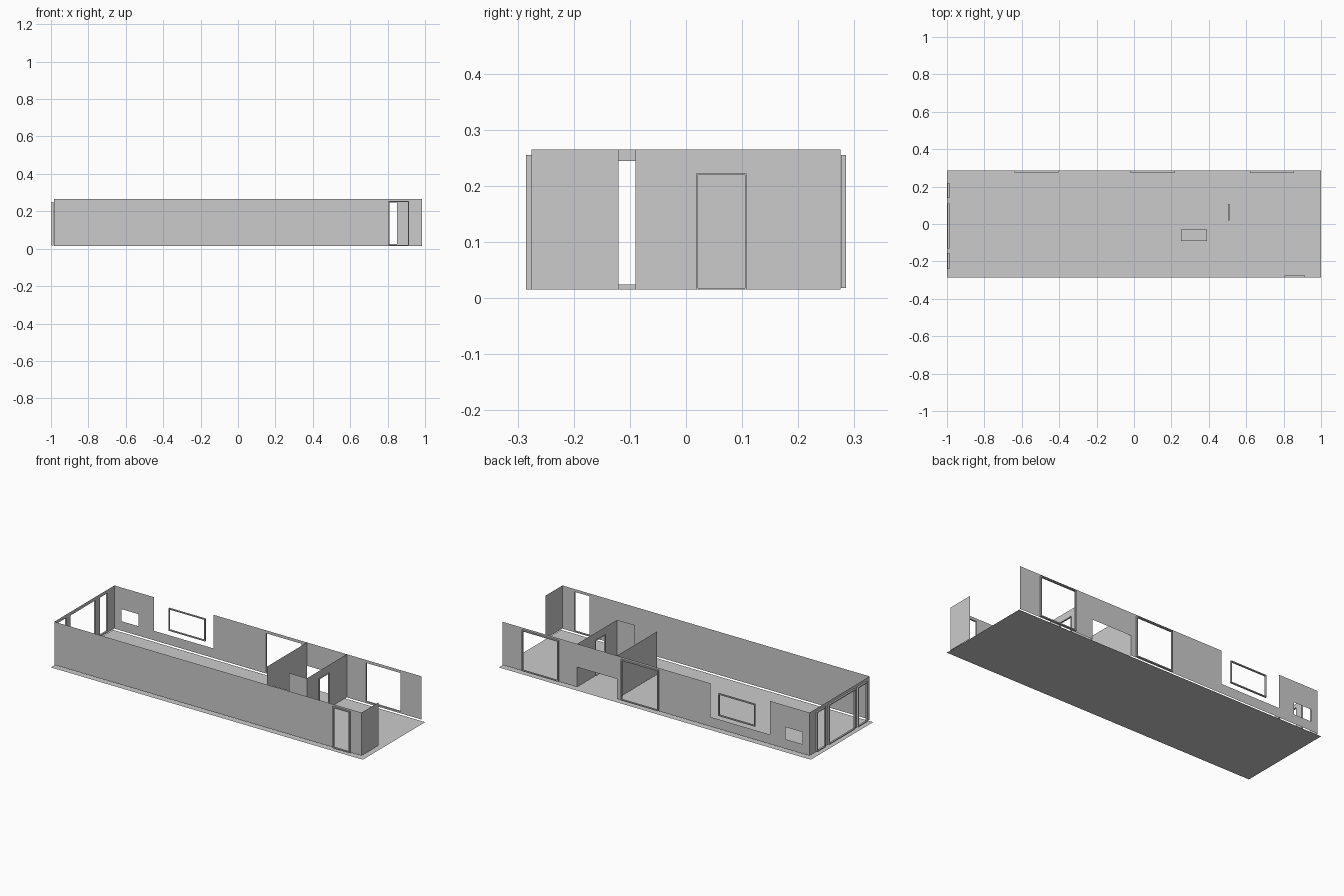
import bpy, bmesh

if "Cube" in bpy.data.objects:
    bpy.data.objects.remove(bpy.data.objects["Cube"])

Z0, Z1 = 0.015, 0.265


def mesh_object(name, bm):
    me = bpy.data.meshes.new(name)
    bm.to_mesh(me)
    bm.free()
    ob = bpy.data.objects.new(name, me)
    bpy.context.collection.objects.link(ob)
    return ob


def place(axis, pos, a, z):
    """Point on a wall running along 'x' or 'y'."""
    return (a, pos, z) if axis == 'x' else (pos, a, z)


def wall(name, axis, pos, a0, a1, holes=(), z0=Z0, z1=Z1):
    """Thin sheet wall; holes are (a0, a1, z0, z1)."""
    a_cuts = sorted({a0, a1, *[v for h in holes for v in h[:2]]})
    z_cuts = sorted({z0, z1, *[v for h in holes for v in h[2:]]})
    bm = bmesh.new()
    for p, q in zip(a_cuts, a_cuts[1:]):
        for r, s in zip(z_cuts, z_cuts[1:]):
            a, z = (p + q) / 2, (r + s) / 2
            if any(h[0] < a < h[1] and h[2] < z < h[3] for h in holes):
                continue
            bm.faces.new([bm.verts.new(place(axis, pos, *c))
                          for c in ((p, r), (q, r), (q, s), (p, s))])
    bmesh.ops.remove_doubles(bm, verts=bm.verts, dist=1e-5)
    return mesh_object(name, bm)


def flat(name, x0, x1, y0, y1, z):
    bm = bmesh.new()
    bm.faces.new([bm.verts.new((x, y, z))
                  for x, y in ((x0, y0), (x1, y0), (x1, y1), (x0, y1))])
    return mesh_object(name, bm)


def frame(name, axis, p0, p1, a0, a1, z0, z1, w=0.006):
    """Four-bar rectangular frame with depth p0..p1."""
    outer = [(a0, z0), (a1, z0), (a1, z1), (a0, z1)]
    inner = [(a0 + w, z0 + w), (a1 - w, z0 + w), (a1 - w, z1 - w), (a0 + w, z1 - w)]
    bm = bmesh.new()
    rings = [[bm.verts.new(place(axis, p, *c)) for c in loop]
             for p, loop in ((p0, outer), (p1, outer), (p1, inner), (p0, inner))]
    for i in range(4):
        r, s = rings[i], rings[(i + 1) % 4]
        for k in range(4):
            j = (k + 1) % 4
            bm.faces.new((r[k], r[j], s[j], s[k]))
    bmesh.ops.recalc_face_normals(bm, faces=bm.faces)
    return mesh_object(name, bm)


# Floor sheet
flat("floor", -1, 1, -0.285, 0.285, 0)

# Front wall with entrance door
wall("front_wall", 'x', -0.275, -0.985, 0.985, [(0.81, 0.91, Z0, 0.25)])
frame("front_door_frame", 'x', -0.285, -0.275, 0.805, 0.915, Z0, 0.255)

# Back wall: small window, wide opening, two tall openings, bathroom gap
wall("back_wall", 'x', 0.275, -0.985, 0.985, [
    (-0.94, -0.83, 0.07, 0.14),
    (-0.73, -0.35, 0.07, Z1),
    (-0.015, 0.215, 0.022, 0.248),
    (0.25, 0.505, Z0, 0.13),
    (0.625, 0.85, 0.022, 0.248)])
for i, (a, b, lo, hi) in enumerate([(-0.64, -0.405, 0.095, 0.225),
                                    (-0.02, 0.22, 0.018, 0.255),
                                    (0.62, 0.855, 0.018, 0.255)]):
    frame(f"back_window_frame_{i}", 'x', 0.276, 0.285, a, b, lo, hi)

# Left end wall with three glazed openings
spans = [(-0.24, -0.155), (-0.13, 0.11), (0.14, 0.22)]
wall("left_wall", 'y', -0.985, -0.275, 0.275,
     [(a + .005, b - .005, 0.022, 0.246) for a, b in spans])
for i, (a, b) in enumerate(spans):
    frame(f"left_window_frame_{i}", 'y', -0.996, -0.986, a, b, 0.018, 0.25)

# Short return on the open right end
wall("right_wall", 'y', 0.985, -0.275, -0.12)

# Inner room
wall("room_right_wall", 'y', 0.505, -0.09, 0.275, [(0.02, 0.106, Z0, 0.22)])
frame("room_door_frame", 'y', 0.502, 0.51, 0.018, 0.108, Z0, 0.222, 0.003)
wall("room_left_wall", 'y', 0.25, -0.09, 0.275)
wall("room_front_wall", 'x', -0.09, 0.39, 0.505)

# Half-height cabinet in the room corner
wall("cabinet_front", 'x', -0.09, 0.25, 0.39, z1=0.13)
wall("cabinet_back", 'x', -0.03, 0.25, 0.39, z1=0.13)
wall("cabinet_side", 'y', 0.39, -0.09, -0.03, z1=0.13)
flat("cabinet_top", 0.25, 0.39, -0.09, -0.03, 0.13)
